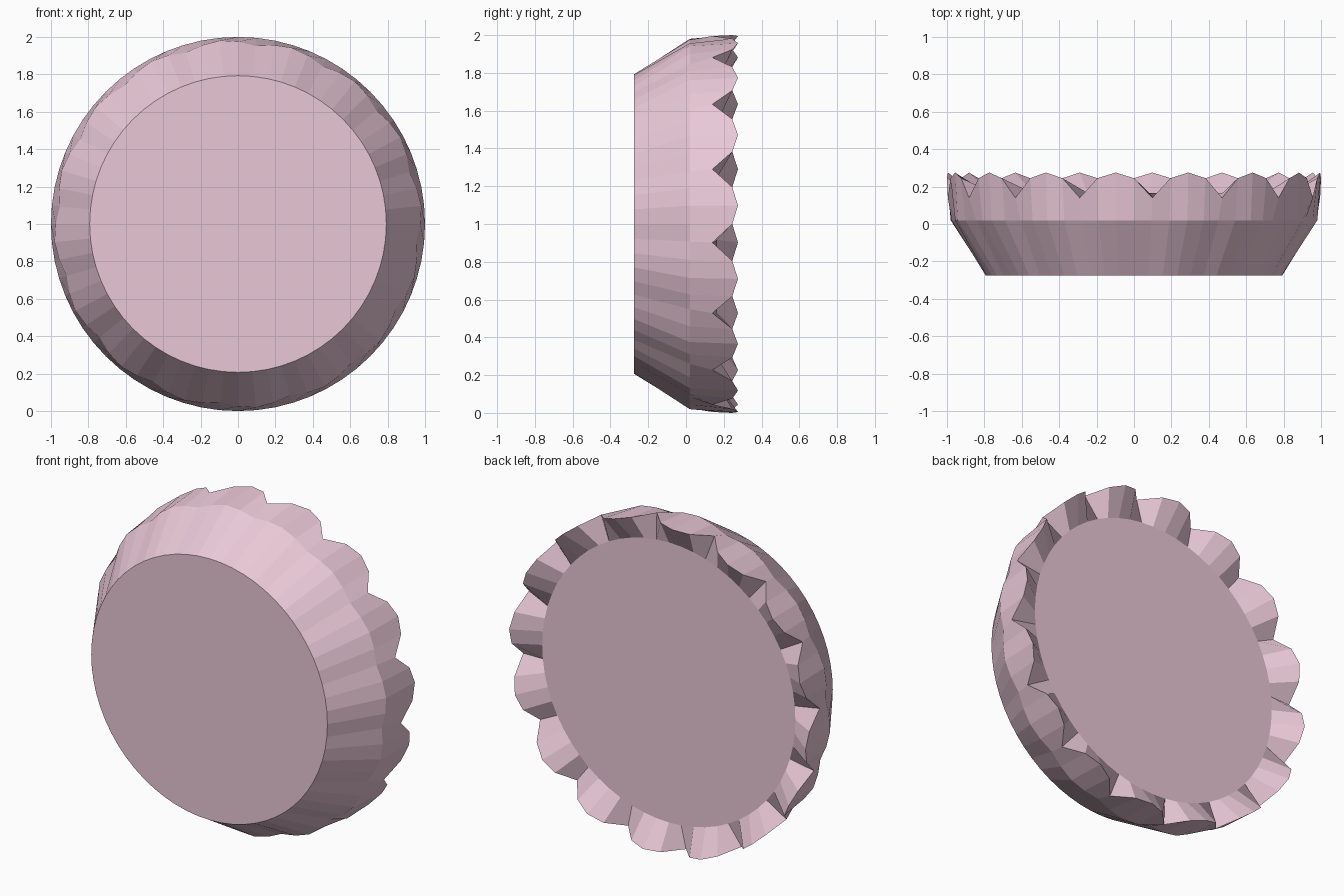
import bpy, bmesh, math

if "Cube" in bpy.data.objects:
    bpy.data.objects.remove(bpy.data.objects["Cube"])

SEGMENTS = 64                       # four columns for each of 16 teeth
# Per-column pattern: side, notch, side, tip
SHOULDER_R = (0.975, 0.957, 0.975, 0.985)
RIM_Y = (0.245, 0.14, 0.245, 0.275)


def add_ring(bm, radius, depth):
    """Ring around the y axis; radius and depth are four-step patterns."""
    ring = []
    for i in range(SEGMENTS):
        a = 2 * math.pi * i / SEGMENTS
        r, y = radius[i % 4], depth[i % 4]
        ring.append(bm.verts.new((r * math.sin(a), y, 1 + r * math.cos(a))))
    return ring


def bridge(bm, a, b):
    for i in range(SEGMENTS):
        j = (i + 1) % SEGMENTS
        bm.faces.new((a[i], a[j], b[j], b[i]))


bm = bmesh.new()

# Front disc edge, fluted shoulder, scalloped rim, recessed back disc edge
rings = [
    add_ring(bm, (0.793,) * 4, (-0.275,) * 4),
    add_ring(bm, SHOULDER_R, (0.02,) * 4),
    add_ring(bm, (1.0,) * 4, RIM_Y),
    add_ring(bm, (0.85,) * 4, (0.165,) * 4),
]
for a, b in zip(rings, rings[1:]):
    bridge(bm, a, b)

# Flat front and back discs
bm.faces.new(rings[0])
bm.faces.new(rings[-1])
bmesh.ops.recalc_face_normals(bm, faces=bm.faces)

mesh = bpy.data.meshes.new("fluted_cap")
bm.to_mesh(mesh)
bm.free()
cap = bpy.data.objects.new("fluted_cap", mesh)
bpy.context.collection.objects.link(cap)

# Pink finish
pink = bpy.data.materials.new("pink")
pink.diffuse_color = (0.82, 0.58, 0.68, 1)
pink.use_nodes = True
pink.node_tree.nodes["Principled BSDF"].inputs["Base Color"].default_value = pink.diffuse_color
mesh.materials.append(pink)
